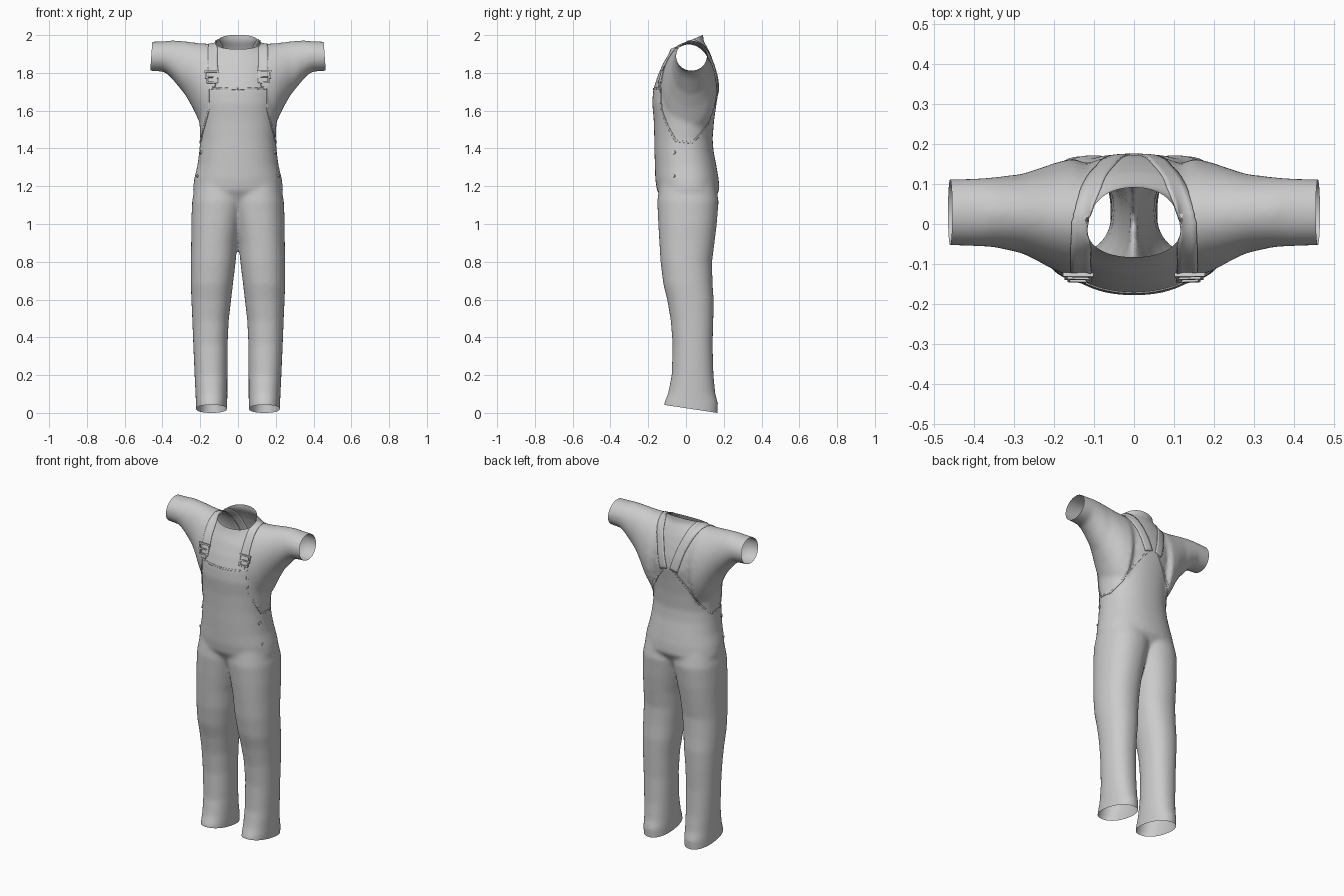
import bpy, bmesh, math
from mathutils import Vector, Matrix
from mathutils.bvhtree import BVHTree

cube = bpy.data.objects.get("Cube")
if cube:
    bpy.data.objects.remove(cube, do_unlink=True)

grey = bpy.data.materials.new("cloth_grey")
grey.use_nodes = True
COLOUR = (0.6, 0.6, 0.6, 1)
grey.diffuse_color = COLOUR
grey.node_tree.nodes["Principled BSDF"].inputs["Base Color"].default_value = COLOUR


def make_object(name, bm):
    mesh = bpy.data.meshes.new(name)
    bm.to_mesh(mesh)
    bm.free()
    obj = bpy.data.objects.new(name, mesh)
    bpy.context.collection.objects.link(obj)
    mesh.materials.append(grey)
    return obj


def loft(bm, rings, place, power=2.2, sides=40):
    """Closed tube through rings of (position, u0, u1, v0, v1)."""
    loops = []
    for p, u0, u1, v0, v1 in rings:
        loop = []
        for i in range(sides):
            a = math.tau * i / sides
            c, s = math.cos(a), math.sin(a)
            u = (u0 + u1) / 2 + (u1 - u0) / 2 * math.copysign(abs(c) ** (2 / power), c)
            v = (v0 + v1) / 2 + (v1 - v0) / 2 * math.copysign(abs(s) ** (2 / power), s)
            loop.append(bm.verts.new(place(p, u, v)))
        loops.append(loop)
    for a, b in zip(loops, loops[1:]):
        for i in range(sides):
            j = (i + 1) % sides
            bm.faces.new((a[i], a[j], b[j], b[i]))
    bm.faces.new(loops[0])
    bm.faces.new(loops[-1])


# Profiles of the trunk, legs and sleeves
TRUNK = [(1.04, .10, -.05, .06), (1.10, .20, -.11, .13), (1.18, .24, -.155, .178),
         (1.24, .232, -.163, .173), (1.31, .215, -.165, .161), (1.38, .206, -.167, .147),
         (1.45, .20, -.168, .141), (1.55, .205, -.171, .149), (1.64, .214, -.179, .162),
         (1.71, .215, -.174, .174), (1.78, .21, -.152, .167), (1.85, .20, -.122, .148),
         (1.90, .175, -.092, .13), (1.94, .135, -.078, .11), (1.97, .108, -.077, .092),
         (2.08, .104, -.078, .09)]
LEG = [(1.22, -.05, .225, -.14, .155), (1.12, -.04, .243, -.152, .173),
       (1.0, -.015, .248, -.147, .163), (.9, .004, .248, -.141, .151),
       (.8, .012, .25, -.135, .138), (.68, .027, .25, -.12, .141),
       (.6, .036, .247, -.1, .147), (.49, .049, .242, -.081, .145),
       (.36, .055, .237, -.071, .141), (.2, .056, .23, -.076, .146),
       (.1, .056, .225, -.096, .156), (.05, .057, .223, -.117, .17),
       (-.06, .06, .221, -.122, .165)]
SLEEVE = [(.08, -.10, .13, 1.6, 1.94), (.15, -.135, .165, 1.46, 1.955),
          (.2, -.115, .152, 1.53, 1.957), (.24, -.093, .138, 1.615, 1.962),
          (.28, -.073, .125, 1.685, 1.968), (.35, -.058, .117, 1.77, 1.972),
          (.39, -.056, .114, 1.806, 1.968), (.5, -.052, .11, 1.813, 1.964)]

bm = bmesh.new()
loft(bm, [(z, -w, w, y0, y1) for z, w, y0, y1 in TRUNK], lambda p, u, v: (u, v, p))
for s in (1, -1):
    loft(bm, LEG, lambda p, u, v: (s * u, v, p))
    loft(bm, SLEEVE, lambda p, u, v: (s * p, u, v), 2.0)
bmesh.ops.recalc_face_normals(bm, faces=bm.faces)
garment = make_object("garment_body", bm)

# Merge the tubes into one soft cloth surface
remesh = garment.modifiers.new("merge", "REMESH")
remesh.mode = "VOXEL"
remesh.voxel_size = 0.01
soft = garment.modifiers.new("soften", "SMOOTH")
soft.factor = 0.5
soft.iterations = 12
evaluated = garment.evaluated_get(bpy.context.evaluated_depsgraph_get())
bm = bmesh.new()
bm.from_mesh(evaluated.to_mesh())
evaluated.to_mesh_clear()
garment.modifiers.clear()
bmesh.ops.recalc_face_normals(bm, faces=bm.faces)


def cut_open(point, normal, inside):
    """Slice off the cloth on the normal side of a plane, within a region."""
    point, normal = Vector(point), Vector(normal).normalized()
    faces = [f for f in bm.faces if inside(f.calc_center_median())]
    geom = set(faces)
    for f in faces:
        geom.update(f.edges)
        geom.update(f.verts)
    bmesh.ops.bisect_plane(bm, geom=list(geom), plane_co=point, plane_no=normal, dist=1e-5)
    gone = [f for f in bm.faces if inside(f.calc_center_median())
            and (f.calc_center_median() - point).dot(normal) > 0]
    bmesh.ops.delete(bm, geom=gone, context="FACES")


# Neck, hems and sleeve openings
cut_open((0, 0, 1.962), (0, -.4375, 1), lambda c: abs(c.x) < .14 and c.z > 1.9)
cut_open((0, 0, .025), (0, -.15, -1), lambda c: c.z < .2)
for s in (1, -1):
    cut_open((s * .459, 0, 1.89), (s, 0, .07), lambda c: c.x * s > .4)
bm.to_mesh(garment.data)
garment.data.materials.clear()
garment.data.materials.append(grey)
surface = BVHTree.FromBMesh(bm)
bm.free()
garment.data.polygons.foreach_set("use_smooth", [True] * len(garment.data.polygons))


def ribbon(name, path, width, thick, steps=9):
    """Strip of cloth laid along a path on the garment."""
    path = [Vector(p) for p in path]
    pts = [a.lerp(b, i / steps) for a, b in zip(path, path[1:]) for i in range(steps)]
    pts.append(path[-1])
    strip = bmesh.new()
    rows = []
    for i, p in enumerate(pts):
        along = pts[min(i + 2, len(pts) - 1)] - pts[max(i - 2, 0)]
        normal = surface.find_nearest(p)[1]
        side = along.cross(normal).normalized()
        row = []
        for k in (-1, -.5, 0, .5, 1):
            co, n = surface.find_nearest(p + side * width * k / 2)[:2]
            row.append(strip.verts.new(co + n * thick))
        rows.append(row)
    for a, b in zip(rows, rows[1:]):
        for k in range(4):
            strip.faces.new((a[k], a[k + 1], b[k + 1], b[k]))
    for f in strip.faces:
        f.normal_update()
    if sum(f.normal.dot(surface.find_nearest(f.calc_center_median())[1]) for f in strip.faces) < 0:
        bmesh.ops.reverse_faces(strip, faces=strip.faces)
    for f in strip.faces:
        f.smooth = True
    obj = make_object(name, strip)
    solid = obj.modifiers.new("thickness", "SOLIDIFY")
    solid.thickness = thick * 1.5
    solid.offset = -1
    return obj


def surface_frame(point):
    co, n = surface.find_nearest(Vector(point))[:2]
    return Matrix.Translation(co) @ n.to_track_quat("Z", "Y").to_matrix().to_4x4()


def button(name, point, radius):
    b = bmesh.new()
    bmesh.ops.create_cone(b, cap_ends=True, segments=16, radius1=radius,
                          radius2=radius * .8, depth=.012, matrix=surface_frame(point))
    return make_object(name, b)


def buckle(name, point):
    """Wire frame of four bars with a centre bar."""
    b = bmesh.new()
    frame = surface_frame(point) @ Matrix.Translation((0, 0, .008))
    bars = [(0, .03, .076, .009), (0, 0, .066, .007), (0, -.03, .05, .008),
            (.031, .012, .007, .04), (-.031, .012, .007, .04),
            (.024, -.016, .007, .03), (-.024, -.016, .007, .03)]
    for x, y, w, h in bars:
        size = Matrix.Diagonal((w, h, .01, 1))
        bmesh.ops.create_cube(b, size=1, matrix=frame @ Matrix.Translation((x, y, 0)) @ size)
    return make_object(name, b)


STRAP = [(.138, -.155, 1.75), (.135, -.13, 1.83), (.132, -.06, 1.92), (.13, .02, 1.97),
         (.11, .1, 1.94), (.075, .16, 1.84), (.035, .18, 1.7)]
BIB_EDGE = [(0, -.178, 1.715), (.105, -.17, 1.72), (.163, -.15, 1.72), (.166, -.14, 1.6),
            (.18, -.1, 1.52), (.2, -.055, 1.44), (.2, .03, 1.43), (.17, .11, 1.5),
            (.1, .16, 1.62), (.035, .18, 1.7)]

# Straps, bib edging and fastenings on both sides
for s, label in ((1, "left"), (-1, "right")):
    def flip(p):
        return (s * p[0], p[1], p[2])
    ribbon(label + "_strap", [flip(p) for p in STRAP], .052, .004)
    ribbon(label + "_bib_edge", [flip(p) for p in BIB_EDGE], .010, .003)
    buckle(label + "_buckle", flip((.14, -.16, 1.785)))
    button(label + "_bib_button", flip((.14, -.165, 1.742)), .013)
    button(label + "_hip_button", flip((.2, -.066, 1.38)), .012)
    button(label + "_lower_hip_button", flip((.22, -.066, 1.255)), .008)
